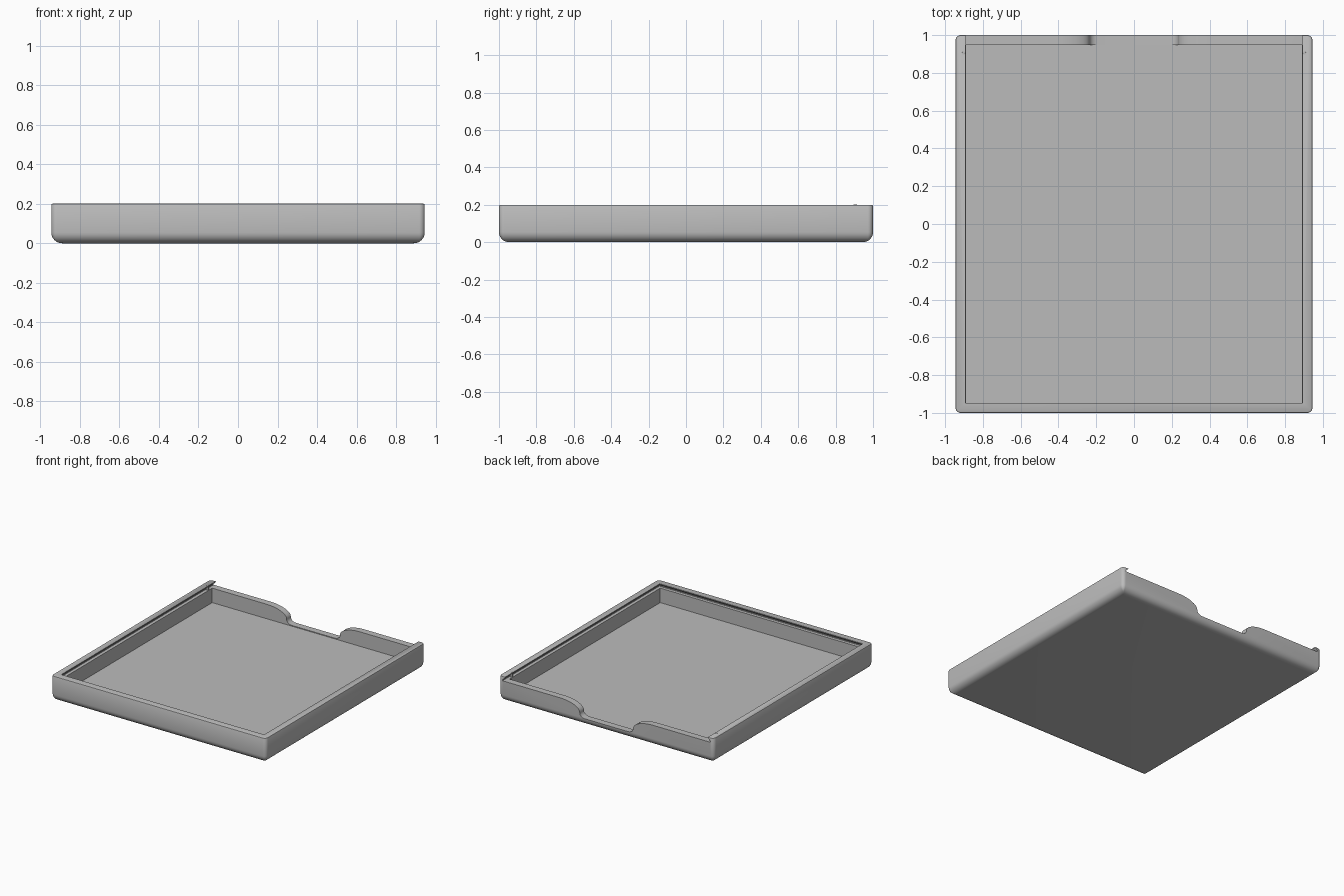
import bpy, bmesh, math

old = bpy.data.objects.get("Cube")
if old:
    bpy.data.objects.remove(old, do_unlink=True)

W, D, H = 0.945, 1.0, 0.2        # half width, half depth, height
IN_X, IN_Y = 0.89, 0.947         # cavity half sizes
FLOOR, LEDGE = 0.05, 0.165       # cavity floor, lid track height

grey = bpy.data.materials.new("plain grey")
grey.use_nodes = True
grey.diffuse_color = (0.5, 0.5, 0.5, 1)
grey.node_tree.nodes["Principled BSDF"].inputs["Base Color"].default_value = (0.5, 0.5, 0.5, 1)


def loft(name, rings):
    """Skin a stack of closed rings and cap both ends."""
    bm = bmesh.new()
    loops = [[bm.verts.new(p) for p in ring] for ring in rings]
    n = len(loops[0])
    for a, b in zip(loops, loops[1:]):
        for i in range(n):
            j = (i + 1) % n
            bm.faces.new((a[i], a[j], b[j], b[i]))
    bm.faces.new(loops[0])
    bm.faces.new(loops[-1])
    bmesh.ops.recalc_face_normals(bm, faces=bm.faces)
    mesh = bpy.data.meshes.new(name)
    bm.to_mesh(mesh)
    bm.free()
    mesh.materials.append(grey)
    ob = bpy.data.objects.new(name, mesh)
    bpy.context.collection.objects.link(ob)
    return ob


def rounded_ring(inset, z, radius=0.028, steps=6):
    r = max(radius - inset, 0.008)
    pts = []
    for q, (sx, sy) in enumerate(((1, 1), (-1, 1), (-1, -1), (1, -1))):
        for k in range(steps + 1):
            a = (q + k / steps) * math.pi / 2
            pts.append((sx * (W - inset - r) + r * math.cos(a),
                        sy * (D - inset - r) + r * math.sin(a), z))
    return pts


def rect(x, y0, y1, z):
    return [(-x, y0, z), (x, y0, z), (x, y1, z), (-x, y1, z)]


def cut(body, cutter):
    cutter.hide_render = True
    mod = body.modifiers.new("cut", 'BOOLEAN')
    mod.operation = 'DIFFERENCE'
    mod.solver = 'EXACT'
    mod.object = cutter
    bpy.context.view_layer.objects.active = body
    bpy.ops.object.modifier_apply(modifier=mod.name)
    bpy.data.objects.remove(cutter, do_unlink=True)


# Outer shell with a rounded bottom and a softened top rim
R = 0.055
angles = [k / 8 * math.pi / 2 for k in range(9)]
rings = [rounded_ring(R * (1 - math.sin(a)), R * (1 - math.cos(a))) for a in angles]
rings += [rounded_ring(0, H - 0.006), rounded_ring(0.002, H - 0.002), rounded_ring(0.006, H)]
tray = loft("tray", rings)

# Main cavity
cut(tray, loft("cavity", [rect(IN_X, -IN_Y, IN_Y, FLOOR), rect(IN_X, -IN_Y, IN_Y, LEDGE + 0.005)]))

# Undercut track for a sliding lid, open at the back
UNDER = 0.025
cut(tray, loft("lid_track", [
    rect(IN_X + UNDER, -IN_Y - UNDER, 1.1, LEDGE),
    rect(IN_X + UNDER, -IN_Y - UNDER, 1.1, LEDGE + 0.008),
    rect(IN_X + 0.003, -IN_Y, 1.1, H - 0.006),
    rect(IN_X + 0.003, -IN_Y, 1.1, H + 0.02)]))

# Finger notch in the back wall: convex shoulders, concave feet
NOTCH = FLOOR + 0.006
half = []
for k in range(11):
    a = k / 10 * math.pi / 2
    half.append((0.41 - 0.175 * math.sin(a), LEDGE - 0.07 * (1 - math.cos(a))))
for k in range(7):
    a = k / 6 * math.pi / 2
    half.append((0.19 + 0.045 * math.cos(a), NOTCH + 0.035 * (1 - math.sin(a))))
half = [(0.41, H + 0.02)] + half
outline = half + [(-x, z) for x, z in reversed(half)]
cut(tray, loft("finger_notch", [[(x, y, z) for x, z in outline] for y in (IN_Y - 0.02, 1.1)]))

for ob in bpy.context.selected_objects:
    ob.select_set(False)
tray.select_set(True)
bpy.context.view_layer.objects.active = tray
bpy.ops.object.shade_smooth_by_angle(angle=math.radians(30))

# Small catches near the open end of the track
for side, label in ((1, "left"), (-1, "right")):
    bpy.ops.mesh.primitive_cone_add(vertices=8, radius1=0.012, radius2=0.009, depth=0.034,
                                    location=(side * 0.902, 0.905, LEDGE + 0.0185))
    catch = bpy.context.object
    catch.name = label + "_catch"
    catch.data.materials.append(grey)
